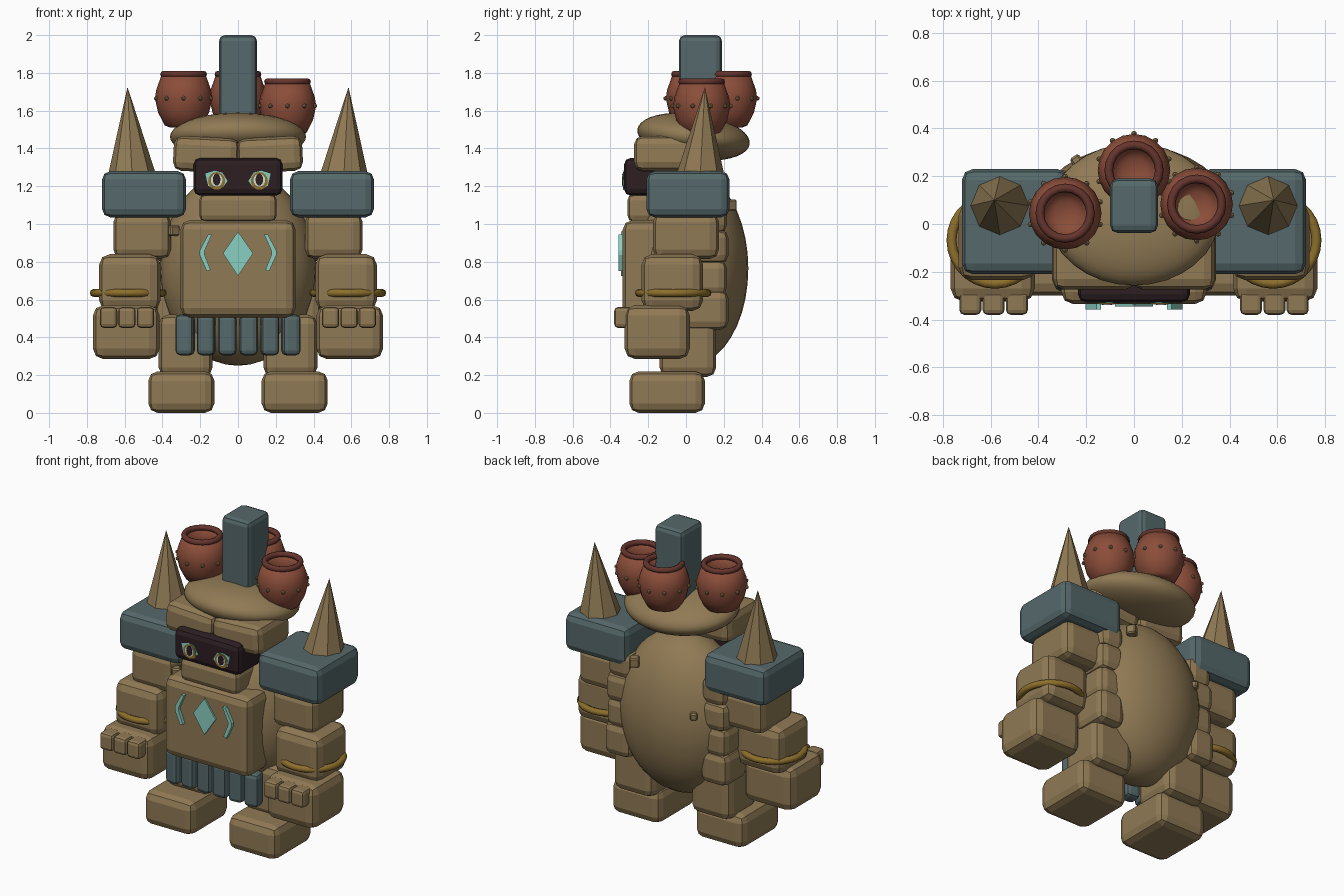
import bpy, bmesh, math
from mathutils import Matrix, Vector

if "Cube" in bpy.data.objects:
    bpy.data.objects.remove(bpy.data.objects["Cube"])

COLORS = {
    "tan_stone": (0.28, 0.195, 0.09),
    "slate": (0.092, 0.14, 0.145),
    "dark_face": (0.026, 0.013, 0.016),
    "terracotta": (0.26, 0.075, 0.042),
    "rim_brown": (0.13, 0.035, 0.026),
    "gold": (0.27, 0.16, 0.025),
    "teal_glow": (0.25, 0.62, 0.53),
    "eye_pale": (0.60, 0.72, 0.70),
}
MATS = {}
for n, c in COLORS.items():
    MATS[n] = bpy.data.materials.new(n)
    MATS[n].diffuse_color = (*c, 1)


def finish(bm, name, mat, smooth=False):
    bmesh.ops.recalc_face_normals(bm, faces=bm.faces)
    me = bpy.data.meshes.new(name)
    bm.to_mesh(me)
    bm.free()
    me.materials.append(MATS[mat])
    for p in me.polygons:
        p.use_smooth = smooth
    ob = bpy.data.objects.new(name, me)
    bpy.context.collection.objects.link(ob)
    return ob


def block(name, x, y, z, mat="tan_stone", bev=0.045, rot=(0, 0, 0), seg=2):
    """Bevelled block between the given (min, max) bounds."""
    mid = Vector([(a + b) / 2 for a, b in (x, y, z)])
    size = [b - a for a, b in (x, y, z)]
    bm = bmesh.new()
    bmesh.ops.create_cube(bm, size=1)
    bmesh.ops.scale(bm, vec=size, verts=bm.verts)
    bmesh.ops.bevel(bm, geom=bm.edges[:], offset=bev, segments=seg,
                    profile=0.5, affect='EDGES')
    m = Matrix.Translation(mid)
    for a, ax in zip(rot, "XYZ"):
        m = m @ Matrix.Rotation(a, 4, ax)
    bm.transform(m)
    return finish(bm, name, mat)


def pair(name, x, y, z, mat="tan_stone", bev=0.045, rot=(0, 0, 0)):
    """Block on +x and its mirror on -x."""
    block(name + "_left", x, y, z, mat, bev, rot)
    block(name + "_right", (-x[1], -x[0]), y, z, mat, bev, (rot[0], -rot[1], -rot[2]))


def ellipsoid(name, center, radii, mat="tan_stone", tilt=0, seg=32, rings=20):
    bm = bmesh.new()
    bmesh.ops.create_uvsphere(bm, u_segments=seg, v_segments=rings, radius=1)
    bm.transform(Matrix.Translation(center) @ Matrix.Rotation(tilt, 4, 'X')
                 @ Matrix.Diagonal((*radii, 1)))
    return finish(bm, name, mat, True)


def lathe(name, profile, center, mat, n=20, closed=False):
    """Spin an (r, z) profile round a vertical axis."""
    bm = bmesh.new()
    rings = []
    for r, z in profile:
        rings.append([bm.verts.new((center[0] + r * math.cos(2 * math.pi * i / n),
                                    center[1] + r * math.sin(2 * math.pi * i / n),
                                    center[2] + z)) for i in range(n)])
    links = list(zip(rings, rings[1:]))
    if closed:
        links.append((rings[-1], rings[0]))
    else:
        bm.faces.new(rings[0])
        bm.faces.new(rings[-1])
    for a, b in links:
        for i in range(n):
            j = (i + 1) % n
            bm.faces.new((a[i], a[j], b[j], b[i]))
    return finish(bm, name, mat, True)


def ring(name, center, R, r, mat, n=28, k=8):
    prof = [(R + r * math.cos(2 * math.pi * i / k), r * math.sin(2 * math.pi * i / k))
            for i in range(k)]
    return lathe(name, prof, center, mat, n, True)


def plate(name, pts, y0, y1, mat):
    """Extrude an (x, z) outline from y0 to y1."""
    bm = bmesh.new()
    f = bm.faces.new([bm.verts.new((x, y0, z)) for x, z in pts])
    ext = bmesh.ops.extrude_face_region(bm, geom=[f])
    vs = [v for v in ext["geom"] if isinstance(v, bmesh.types.BMVert)]
    bmesh.ops.translate(bm, vec=(0, y1 - y0, 0), verts=vs)
    return finish(bm, name, mat)


def oval(cx, cz, rx, rz, n=16):
    return [(cx + rx * math.cos(2 * math.pi * i / n), cz + rz * math.sin(2 * math.pi * i / n))
            for i in range(n)]


# Torso
ellipsoid("body", (0, 0.02, 0.765), (0.415, 0.31, 0.515))
block("chest_plate", (-0.305, 0.305), (-0.335, -0.05), (0.505, 1.02), bev=0.05)
block("neck", (-0.205, 0.205), (-0.31, -0.05), (1.01, 1.16), bev=0.035)

# Small stones set in the body
for i, (p, s) in enumerate([((0.21, 0.23, 1.10), 0.03), ((-0.24, 0.265, 0.88), 0.022),
                            ((-0.345, -0.14, 0.965), 0.028)]):
    block(f"body_stone_{i}", *[(c - s, c + s) for c in p], bev=0.008, rot=(0, 0, 0.6), seg=1)

# Legs, feet and the stone column along each flank
pair("foot", (0.125, 0.475), (-0.30, 0.10), (0.0, 0.22), bev=0.05)
pair("leg", (0.135, 0.42), (-0.14, 0.16), (0.19, 0.52), bev=0.05)
for i, (z0, z1, x1) in enumerate([(0.44, 0.65, 0.44), (0.62, 0.81, 0.43),
                                  (0.79, 0.97, 0.43), (0.95, 1.12, 0.42)]):
    pair(f"flank_stone_{i}", (0.25, x1), (-0.02, 0.225 - 0.008 * (i % 2)), (z0, z1))

# Arms
pair("upper_arm", (0.355, 0.66), (-0.175, 0.175), (0.815, 1.06), bev=0.05)
pair("forearm", (0.41, 0.735), (-0.235, 0.09), (0.54, 0.84), bev=0.055)
pair("hand", (0.415, 0.768), (-0.325, 0.02), (0.285, 0.57), bev=0.055)
for i, cx in enumerate((0.49, 0.588, 0.685)):
    pair(f"finger_{i}", (cx - 0.046, cx + 0.046), (-0.38, -0.28), (0.45, 0.56), bev=0.02)
pair("shoulder", (0.275, 0.72), (-0.21, 0.23), (1.035, 1.28), "slate", 0.045)

for s, side in ((1, "left"), (-1, "right")):
    ring("bracelet_" + side, (s * 0.582, -0.068, 0.635), 0.182, 0.021, "gold")
    # Shoulder spike leaning slightly outward
    bm = bmesh.new()
    base = [bm.verts.new((s * 0.56 + 0.13 * math.cos(i * math.pi / 4),
                          0.075 + 0.13 * math.sin(i * math.pi / 4), 1.25)) for i in range(8)]
    tip = bm.verts.new((s * 0.585, 0.10, 1.725))
    bm.faces.new(base)
    for i in range(8):
        bm.faces.new((base[i], base[(i + 1) % 8], tip))
    finish(bm, "shoulder_spike_" + side, "tan_stone")

# Skirt strips
for i in range(6):
    cx = -0.28 + i * 0.112
    block(f"skirt_strip_{i}", (cx - 0.048, cx + 0.048), (-0.285, -0.19), (0.305, 0.52),
          "slate", 0.025, rot=(0, 0, cx * 0.6))

# Head
block("face", (-0.235, 0.235), (-0.328, -0.08), (1.15, 1.35), "dark_face", 0.035)
pair("brow", (-0.005, 0.342), (-0.275, 0.06), (1.275, 1.46), bev=0.045, rot=(0, -0.05, 0))
ellipsoid("head_cap", (0, 0.04, 1.462), (0.36, 0.30, 0.122), tilt=-0.13)
block("crest_pillar", (-0.10, 0.10), (-0.037, 0.19), (1.48, 2.0), "slate", 0.03)

# Eyes as stacked thin plates
for s, side in ((1, "left"), (-1, "right")):
    x, z = s * 0.113, 1.232
    plate("eye_glow_" + side, [(x + s * a, z + b) for a, b in
          ((-0.058, -0.005), (-0.03, 0.04), (0.01, 0.05), (0.06, 0.035), (0.045, -0.03),
           (0, -0.05), (-0.035, -0.035))], -0.326, -0.331, "teal_glow")
    plate("eye_iris_" + side, oval(x, z - 0.004, 0.045, 0.047), -0.330, -0.334, "gold")
    plate("eye_white_" + side, oval(x, z, 0.031, 0.034), -0.333, -0.337, "eye_pale")
    plate("eye_pupil_" + side, oval(x, z + 0.003, 0.02, 0.032), -0.336, -0.340, "dark_face")
    # Chest chevron
    plate("chest_chevron_" + side, [(s * a, b) for a, b in
          ((0.138, 0.945), (0.158, 0.945), (0.203, 0.86), (0.203, 0.835), (0.165, 0.75),
           (0.145, 0.757), (0.177, 0.838), (0.177, 0.858))], -0.33, -0.357, "teal_glow")
plate("chest_diamond", [(0, 0.725), (0.08, 0.845), (0, 0.96), (-0.08, 0.845)],
      -0.33, -0.345, "teal_glow")

# Pots on the head: hollow bowls with rims and studs
POT = [(0.07, 0), (0.10, 0.012), (0.135, 0.08), (0.152, 0.155), (0.145, 0.20),
       (0.115, 0.285), (0.093, 0.285), (0.108, 0.20), (0.09, 0.10), (0.05, 0.07)]
for k, c in enumerate([(-0.288, 0.045, 1.51), (0.262, 0.083, 1.47), (0, 0.225, 1.51)]):
    lathe(f"pot_{k}", POT, c, "terracotta")
    ring(f"pot_rim_{k}", (c[0], c[1], c[2] + 0.283), 0.106, 0.018, "rim_brown", 20)
    bm = bmesh.new()
    for i in range(10):
        a = 2 * math.pi * (i + 0.5) / 10
        bmesh.ops.create_icosphere(bm, subdivisions=1, radius=0.013, matrix=Matrix.Translation(
            (c[0] + 0.153 * math.cos(a), c[1] + 0.153 * math.sin(a), c[2] + 0.155)))
    finish(bm, f"pot_studs_{k}", "tan_stone")

for m in bpy.data.materials:
    if m.users and not m.is_grease_pencil:
        m.use_nodes = True
        m.node_tree.nodes["Principled BSDF"].inputs["Base Color"].default_value = m.diffuse_color
